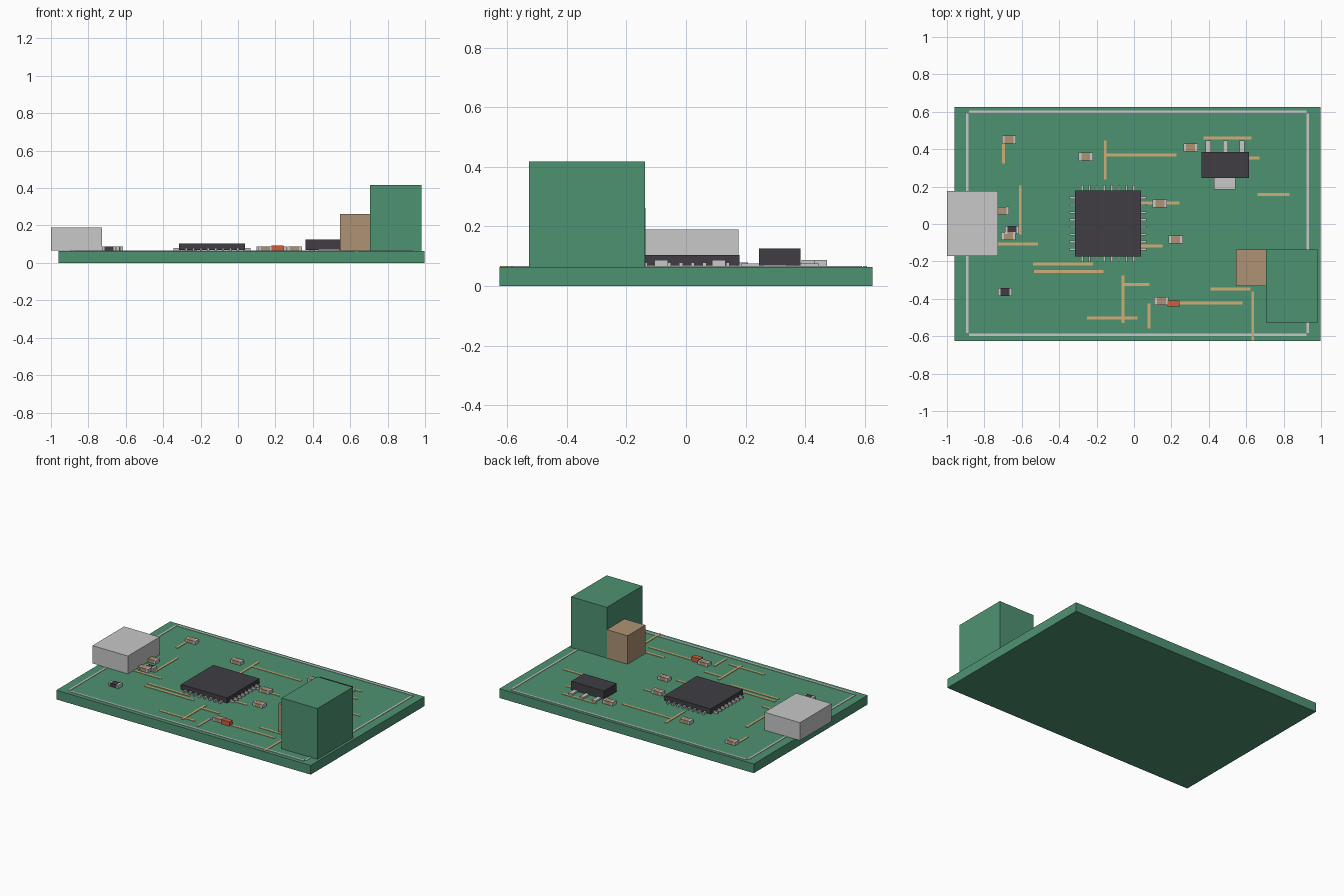
import bpy, bmesh

def material(name, rgb):
    m = bpy.data.materials.new(name)
    m.diffuse_color = (*rgb, 1)
    return m

GREEN = material("board green", (0.076, 0.288, 0.168))
METAL = material("light metal", (0.58, 0.58, 0.585))
DARK = material("dark plastic", (0.05, 0.048, 0.055))
TAN = material("tan ceramic", (0.42, 0.29, 0.175))
GOLD = material("gold copper", (0.62, 0.43, 0.18))
RED = material("red lens", (0.62, 0.11, 0.05))

TOP = 0.064  # board surface height

def boxes(name, parts):
    """parts: (x0, x1, y0, y1, z0, z1, material) joined into one object."""
    bm, mats = bmesh.new(), []
    for x0, x1, y0, y1, z0, z1, mat in parts:
        if mat not in mats:
            mats.append(mat)
        v = [bm.verts.new((x, y, z)) for z in (z0, z1)
             for x, y in ((x0, y0), (x1, y0), (x1, y1), (x0, y1))]
        quads = [(3, 2, 1, 0), (4, 5, 6, 7)]
        quads += [(i, (i + 1) % 4, (i + 1) % 4 + 4, i + 4) for i in range(4)]
        for q in quads:
            bm.faces.new([v[i] for i in q]).material_index = mats.index(mat)
    me = bpy.data.meshes.new(name)
    bm.to_mesh(me)
    bm.free()
    for m in mats:
        me.materials.append(m)
    ob = bpy.data.objects.new(name, me)
    bpy.context.collection.objects.link(ob)
    return ob

# Board and large connectors
boxes("board", [(-0.96, 0.998, -0.626, 0.626, 0, TOP, GREEN)])
boxes("usb_socket", [(-1.0, -0.727, -0.172, 0.176, 0.066, 0.19, METAL)])
boxes("terminal_block", [(0.705, 0.98, -0.527, -0.137, TOP, 0.417, GREEN)])
boxes("tall_capacitor", [(0.545, 0.705, -0.332, -0.136, TOP, 0.262, TAN)])

# Main chip with eight pins per side
CX, CY, H = -0.139, 0.003, 0.177
boxes("main_chip", [(CX - H, CX + H, CY - H, CY + H, 0.068, 0.104, DARK)])
pins = []
for i in range(8):
    o = (i - 3.5) * 0.0393
    for s in (-1, 1):
        a, b = sorted((s * (H - 0.01), s * (H + 0.028)))
        pins.append((CX + o - 0.006, CX + o + 0.006, CY + a, CY + b, TOP, 0.079, METAL))
        pins.append((CX + a, CX + b, CY + o - 0.006, CY + o + 0.006, TOP, 0.079, METAL))
boxes("chip_pins", pins)

# Voltage regulator with three leads and a wide tab
boxes("regulator", [(0.362, 0.615, 0.245, 0.384, 0.068, 0.126, DARK)])
leads = [(x - 0.014, x + 0.014, 0.37, 0.446, TOP, 0.075, METAL)
         for x in (0.397, 0.489, 0.578)]
leads.append((0.428, 0.544, 0.184, 0.26, TOP, 0.075, METAL))
boxes("regulator_leads", leads)

# Small two-ended chip capacitors and resistors
def chip(name, x, y, mat):
    parts = [(x - 0.03, x + 0.03, y - 0.021, y + 0.021, TOP, 0.087, mat)]
    for s in (-1, 1):
        c = x + s * 0.031
        parts.append((c - 0.007, c + 0.007, y - 0.022, y + 0.022, TOP, 0.088, METAL))
    boxes(name, parts)

for x, y in [(-0.669, 0.451), (-0.258, 0.36), (0.303, 0.409), (0.138, 0.11),
             (0.223, -0.083), (0.146, -0.412), (-0.706, 0.071), (-0.672, -0.064)]:
    chip("chip_capacitor", x, y, TAN)
for x, y in [(-0.69, -0.363), (-0.653, -0.032)]:
    chip("chip_resistor", x, y, DARK)
boxes("indicator_light", [(0.18, 0.244, -0.442, -0.408, TOP, 0.094, RED)])

# Printed border line
W = 0.0065
border = [(-0.883, 0.922, y - W, y + W, TOP - 0.002, TOP + 0.003, METAL) for y in (0.6, -0.592)]
border += [(x - W, x + W, -0.584, 0.591, TOP - 0.002, TOP + 0.003, METAL) for x in (-0.892, 0.929)]
boxes("printed_border", border)

# Copper traces: horizontal (y, x0, x1) and vertical (x, y0, y1)
T = 0.0075
across = [(0.369, -0.154, 0.228), (0.459, 0.372, 0.628), (0.353, 0.5, 0.672),
          (0.158, 0.66, 0.831), (0.112, 0.0, 0.244), (-0.117, -0.03, 0.153),
          (-0.107, -0.76, -0.514), (-0.214, -0.54, -0.22), (-0.254, -0.535, -0.162),
          (-0.323, -0.058, 0.083), (-0.502, -0.252, 0.02), (-0.422, 0.15, 0.58),
          (-0.347, 0.41, 0.623)]
along = [(-0.698, 0.323, 0.45), (-0.154, 0.238, 0.446), (-0.608, -0.056, 0.206),
         (-0.058, -0.53, -0.275), (0.081, -0.558, -0.425), (0.635, -0.624, -0.36)]
traces = [(a, b, y - T, y + T, TOP - 0.002, TOP + 0.003, GOLD) for y, a, b in across]
traces += [(x - T, x + T, a, b, TOP - 0.002, TOP + 0.0035, GOLD) for x, a, b in along]
boxes("copper_traces", traces)
